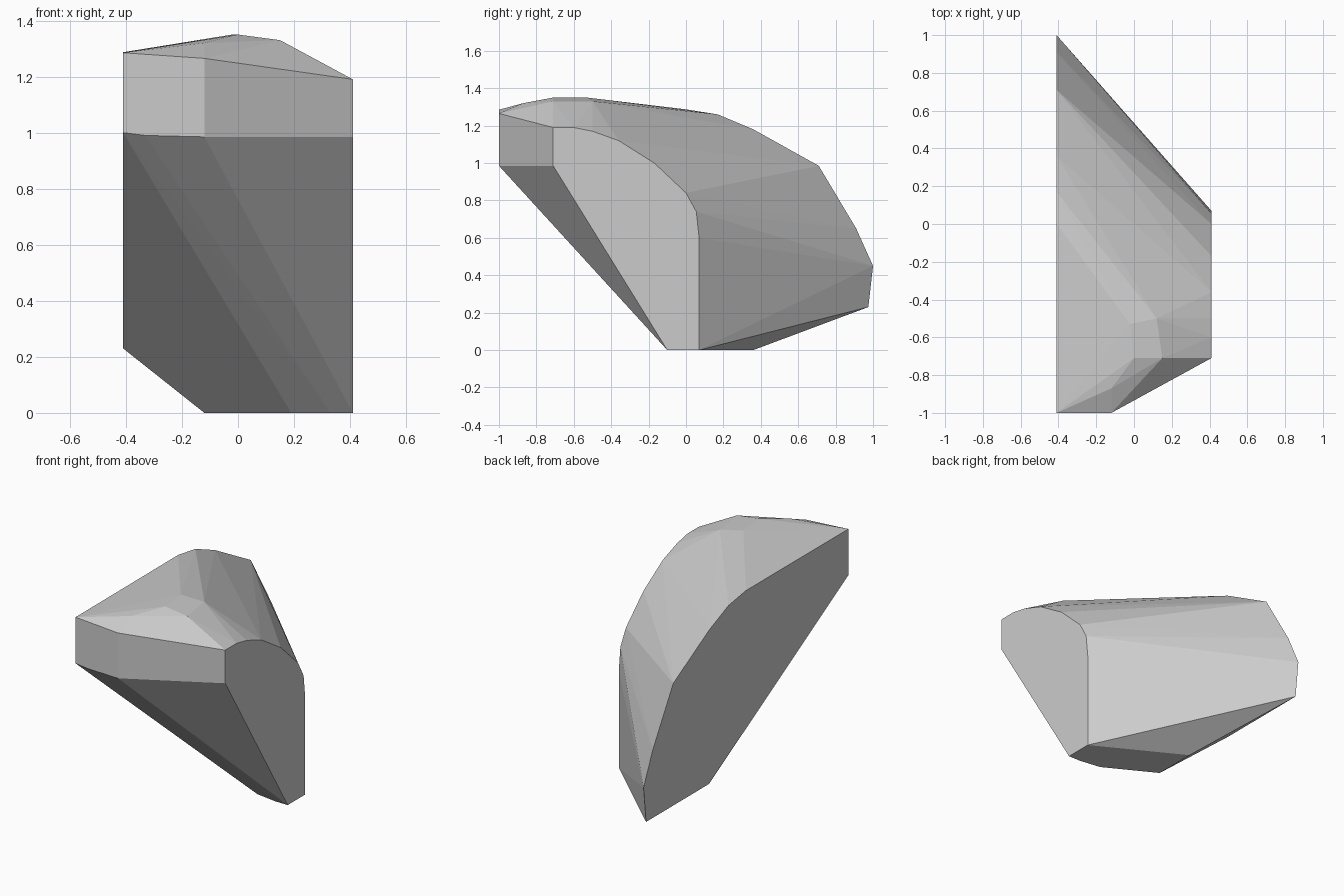
import bpy
import bmesh

cube = bpy.data.objects.get("Cube")
if cube:
    bpy.data.objects.remove(cube, do_unlink=True)


def flat_material(name, color):
    """One plain colour for viewport and render."""
    mat = bpy.data.materials.new(name)
    mat.use_nodes = True
    mat.diffuse_color = color
    shader = next(n for n in mat.node_tree.nodes if n.type == "BSDF_PRINCIPLED")
    shader.inputs["Base Color"].default_value = color
    return mat


def hull_object(name, points, material):
    """Wrap a faceted convex shell around the outline points."""
    bm = bmesh.new()
    for point in points:
        bm.verts.new(point)
    result = bmesh.ops.convex_hull(bm, input=bm.verts[:])
    inside = {g for g in result["geom_interior"] + result["geom_unused"]
              if isinstance(g, bmesh.types.BMVert)}
    bmesh.ops.delete(bm, geom=list(inside), context="VERTS")
    # Merge the triangles of the flat sides
    bmesh.ops.dissolve_limit(bm, angle_limit=0.004,
                             verts=bm.verts[:], edges=bm.edges[:])
    bmesh.ops.recalc_face_normals(bm, faces=bm.faces[:])
    mesh = bpy.data.meshes.new(name)
    bm.to_mesh(mesh)
    bm.free()
    mesh.materials.append(material)
    obj = bpy.data.objects.new(name, mesh)
    bpy.context.collection.objects.link(obj)
    return obj


side = 0.41     # half width of the block
inner = -0.12   # where the front and the underside turn

# Large flat side, as y and z
large_side = [(-1, 1), (-1, 1.285), (0, 1.287), (0.17, 1.26), (0.36, 1.18),
              (0.71, 0.985), (0.91, 0.65), (1, 0.45), (0.975, 0.23),
              (0.36, 0.23)]

# Small flat side, as y and z
small_side = [(-0.1, 0), (0.07, 0), (0.07, 0.6), (0.055, 0.74), (0, 0.84),
              (-0.17, 1), (-0.36, 1.12), (-0.5, 1.17), (-0.6, 1.19),
              (-0.71, 1.19), (-0.71, 0.985)]

# Flat base, as x and y
base = [(0.33, -0.1), (0.19, -0.08), (inner, 0.09), (inner, 0.36)]

# Front panel corners and the low crown
front = [(-0.33, -1, 0.99), (inner, -1, 0.985), (inner, -1, 1.265)]
crown = [(inner, -0.87, 1.32), (0, -0.71, 1.35), (0.15, -0.71, 1.33),
         (0.12, -0.5, 1.33), (-0.02, -0.53, 1.35)]

outline = [(-side, y, z) for y, z in large_side]
outline += [(side, y, z) for y, z in small_side]
outline += [(x, y, 0) for x, y in base]
outline += front + crown

grey = flat_material("plain grey", (0.6, 0.6, 0.6, 1))
hull_object("faceted_block", outline, grey)
